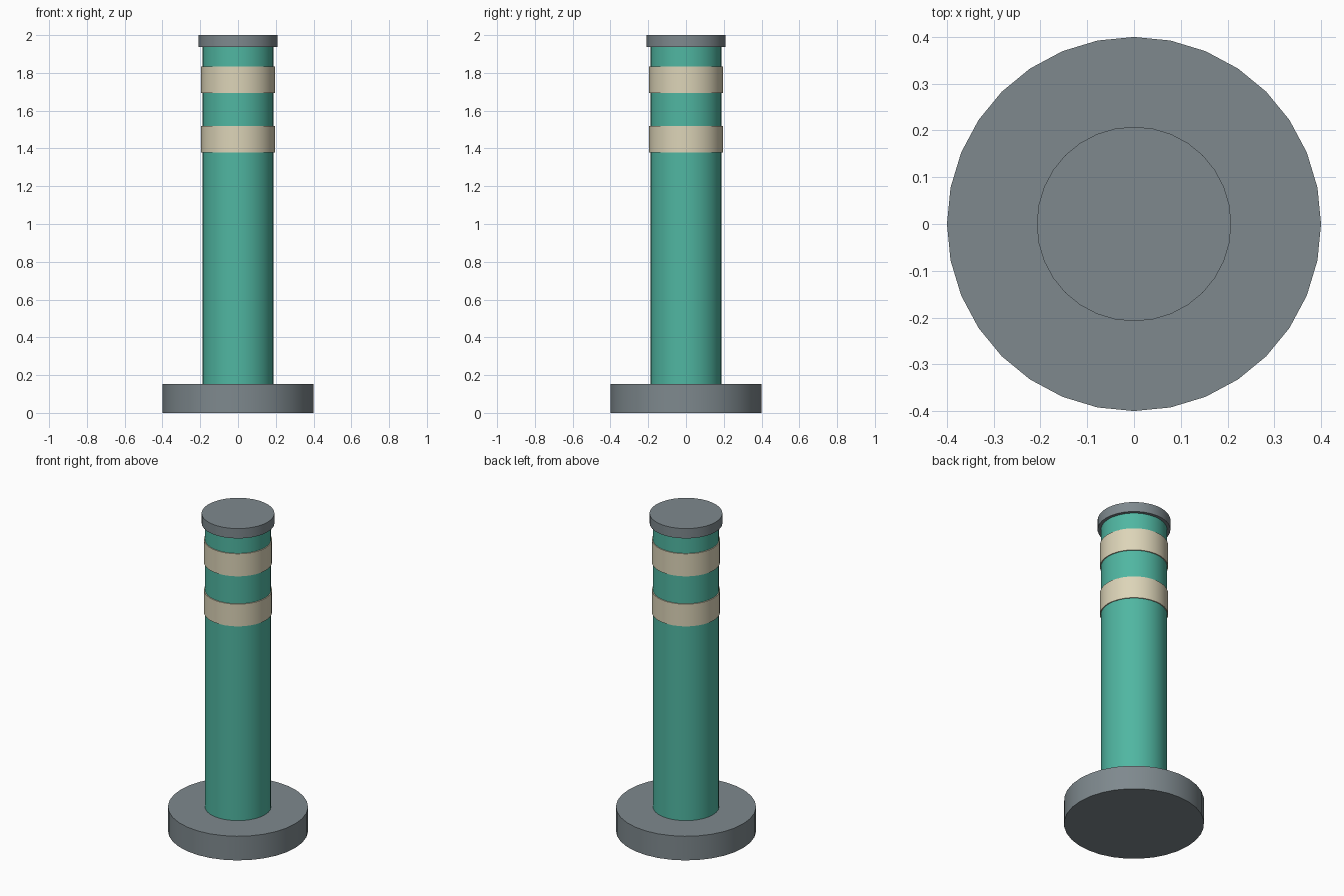
import bpy
import math

if "Cube" in bpy.data.objects:
    bpy.data.objects.remove(bpy.data.objects["Cube"])


def material(name, rgb):
    mat = bpy.data.materials.new(name)
    mat.diffuse_color = (*rgb, 1.0)
    mat.use_nodes = True
    mat.node_tree.nodes["Principled BSDF"].inputs["Base Color"].default_value = mat.diffuse_color
    return mat


slate = material("slate_grey", (0.21, 0.25, 0.27))
teal = material("teal", (0.08, 0.47, 0.36))
cream = material("cream", (0.72, 0.66, 0.48))


def disc(name, radius, z0, z1, mat):
    bpy.ops.mesh.primitive_cylinder_add(
        vertices=32, radius=radius, depth=z1 - z0, location=(0, 0, (z0 + z1) / 2))
    obj = bpy.context.object
    obj.name = name
    obj.data.materials.append(mat)
    bpy.ops.object.shade_smooth_by_angle(angle=math.radians(30))
    return obj


# Weighted foot and upright
disc("base", 0.40, 0.0, 0.152, slate)
disc("post", 0.189, 0.152, 1.938, teal)

# Reflective bands
disc("lower_band", 0.195, 1.378, 1.518, cream)
disc("upper_band", 0.195, 1.693, 1.835, cream)

# Top cap
disc("cap", 0.208, 1.938, 2.0, slate)
